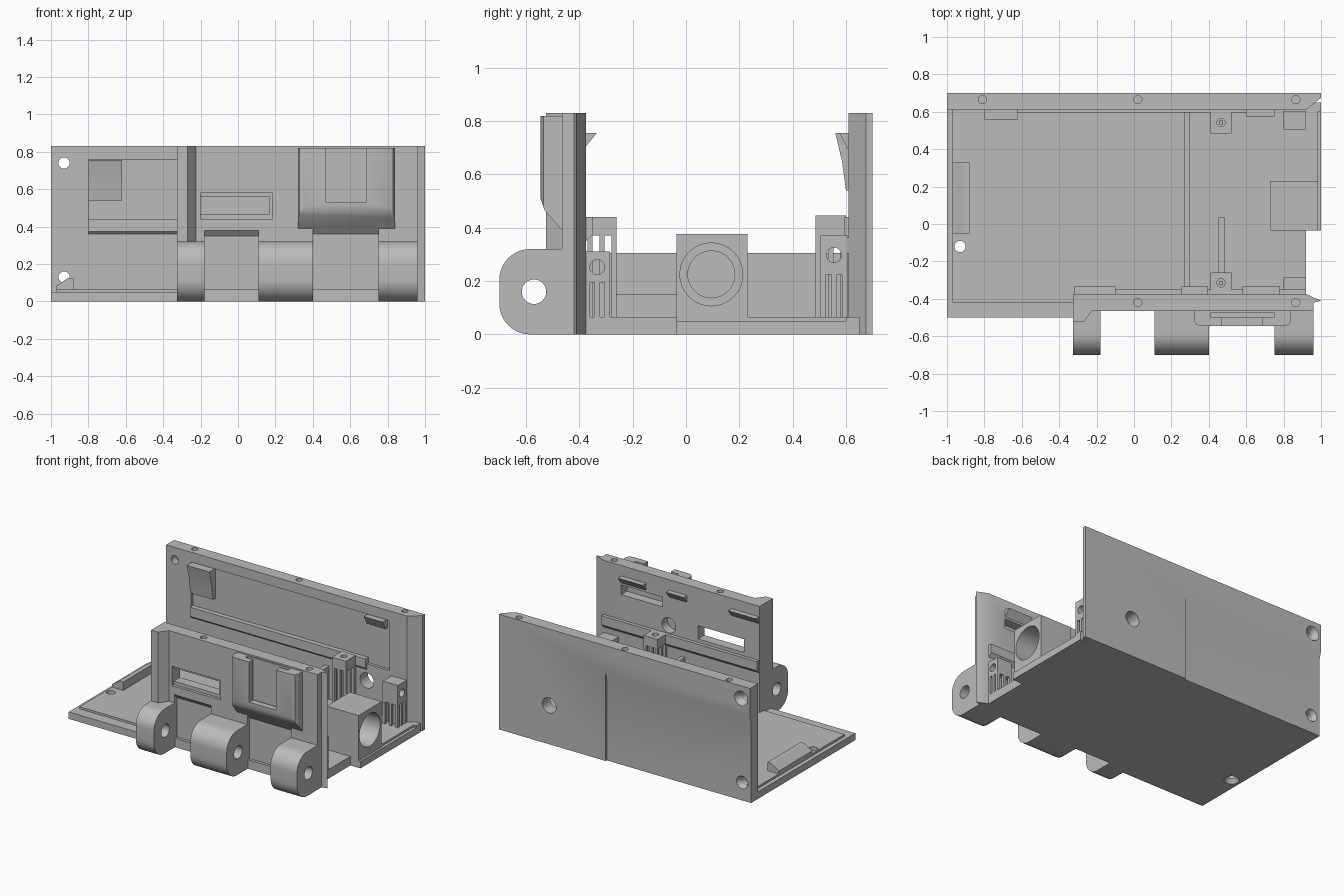
import bpy, bmesh, math
from mathutils import Vector

if "Cube" in bpy.data.objects:
    bpy.data.objects.remove(bpy.data.objects["Cube"])

gray = bpy.data.materials.new("plain gray")
gray.use_nodes = True
COLOR = (0.5, 0.5, 0.5, 1)
gray.diffuse_color = COLOR
gray.node_tree.nodes["Principled BSDF"].inputs["Base Color"].default_value = COLOR


def prism(name, points, start, end, axis):
    """Extrude a closed 2D outline along an axis."""
    place = {"x": lambda p, t: (t, p[0], p[1]),
             "y": lambda p, t: (p[0], t, p[1]),
             "z": lambda p, t: (p[0], p[1], t)}[axis]
    bm = bmesh.new()
    face = bm.faces.new([bm.verts.new(place(p, start)) for p in points])
    res = bmesh.ops.extrude_face_region(bm, geom=[face])
    moved = [g for g in res["geom"] if isinstance(g, bmesh.types.BMVert)]
    shift = Vector(place((0, 0), end - start))
    bmesh.ops.translate(bm, verts=moved, vec=shift)
    bmesh.ops.recalc_face_normals(bm, faces=bm.faces)
    mesh = bpy.data.meshes.new(name)
    bm.to_mesh(mesh)
    bm.free()
    mesh.materials.append(gray)
    obj = bpy.data.objects.new(name, mesh)
    bpy.context.collection.objects.link(obj)
    return obj


def box(name, x, y, z):
    return prism(name, [(x[0], y[0]), (x[1], y[0]), (x[1], y[1]), (x[0], y[1])], z[0], z[1], "z")


def circle(a, b, r, n=32):
    return [(a + r * math.cos(math.tau * i / n), b + r * math.sin(math.tau * i / n)) for i in range(n)]


def drill(axis, a, b, r, start, end):
    return prism("drill", circle(a, b, r), start, end, axis)


def countersink(axis, a, b, start, end, r0, r1):
    """Conical cutter narrowing from r0 to r1."""
    obj = drill(axis, a, b, r0, start, end)
    k = "xyz".index(axis)
    centre = [a, b]
    centre.insert(k, 0)
    for v in obj.data.vertices:
        if abs(v.co[k] - end) < 1e-5:
            for j in range(3):
                if j != k:
                    v.co[j] = centre[j] + (v.co[j] - centre[j]) * r1 / r0
    return obj


def combine(obj, tools, operation="DIFFERENCE"):
    bpy.context.view_layer.objects.active = obj
    for tool in tools:
        mod = obj.modifiers.new("cut", "BOOLEAN")
        mod.operation, mod.solver, mod.object = operation, "EXACT", tool
        bpy.ops.object.modifier_apply(modifier=mod.name)
        bpy.data.objects.remove(tool)
    return obj


# Floor with a lowered front lip and a notched right edge
floor = prism("floor", [(-1, -0.5), (-0.28, -0.5), (-0.24, -0.46), (0.92, -0.46), (0.92, -0.035),
                        (1, -0.035), (1, 0.65), (-1, 0.65)], 0, 0.065, "z")
combine(floor, [
    box("lip_cut", (-1.1, -0.325), (-0.6, -0.42), (0.05, 0.1)),
    box("left_step", (-1.1, -0.97), (-0.6, 0.61), (0.05, 0.1)),
    box("right_step", (0.98, 1.1), (-0.1, 0.6), (0.05, 0.1)),
    drill("z", -0.93, -0.12, 0.03, -0.1, 0.2),
    countersink("z", -0.93, -0.12, -0.005, 0.03, 0.055, 0.03)])
prism("left_end_tab", [(-0.97, 0.06), (-0.88, 0.06), (-0.88, 0.125), (-0.91, 0.125), (-0.97, 0.085)],
      -0.05, 0.33, "y")

# Back wall, tapered at its right end, with a shallow outside recess
back_wall = prism("back_wall", [(-1, 0.61), (0.92, 0.61), (1, 0.675), (1, 0.7), (-1, 0.7)], 0, 0.83, "z")
cuts = [prism("outer_recess", [(0.72, -0.1), (0.688, -0.1), (0.688, 0.58), (0.7, 0.63), (0.72, 0.63)],
              -1.1, 0.15, "x"),
        box("inner_recess", (-0.8, 0.78), (0.5, 0.63), (0.4, 0.76)),
        drill("y", 0.6, 0.28, 0.055, 0.5, 0.8)]
for z in (0.13, 0.74):
    cuts += [drill("y", -0.93, z, 0.03, 0.5, 0.8),
             countersink("y", -0.93, z, 0.705, 0.66, 0.055, 0.03)]
cuts += [drill("z", x, 0.665, 0.022, 0.7, 0.9) for x in (-0.81, 0.02, 0.865)]
combine(back_wall, cuts)
prism("back_ledge", [(0.64, 0.44), (0.595, 0.44), (0.595, 0.375), (0.61, 0.36), (0.64, 0.36)], -0.8, 0.6, "x")
prism("back_long_clip", [(0.64, 0.755), (0.56, 0.755), (0.585, 0.65), (0.6, 0.54), (0.64, 0.54)], -0.8, -0.62, "x")
prism("back_short_clip", [(0.64, 0.755), (0.575, 0.755), (0.61, 0.69), (0.64, 0.69)], 0.6, 0.75, "x")

# Front wall: corner post, straight run and pointed right end
front_wall = prism("front_wall", [(-0.325, -0.375), (-0.325, -0.525), (-0.27, -0.525), (-0.225, -0.465),
                                  (0.96, -0.465), (0.96, -0.42), (1, -0.41), (0.92, -0.375)], 0, 0.83, "z")
cuts = [box("display_frame", (-0.2, 0.185), (-0.6, -0.445), (0.44, 0.58)),
        box("display_opening", (-0.2, 0.165), (-0.6, -0.3), (0.465, 0.56)),
        box("slot", (0.45, 0.78), (-0.44, -0.3), (0.62, 0.69)),
        drill("y", 0.4, 0.5, 0.055, -0.44, -0.3)]
for x0, x1, top in ((-0.18, 0.11, 0.35), (0.4, 0.75, 0.36)):
    cuts.append(prism("hinge_recess", [(-0.6, -0.1), (-0.44, -0.1), (-0.44, top), (-0.465, top + 0.03),
                                       (-0.6, top + 0.03)], x0, x1, "x"))
cuts += [drill("z", x, -0.42, 0.022, 0.7, 0.9) for x in (0.02, 0.865)]
combine(front_wall, cuts)
prism("front_ledge", [(-0.4, 0.44), (-0.35, 0.44), (-0.35, 0.375), (-0.375, 0.35), (-0.4, 0.35)], -0.32, 0.92, "x")
for i, (x0, x1) in enumerate(((-0.32, -0.1), (0.255, 0.395), (0.58, 0.78))):
    prism(f"front_clip_{i + 1}", [(-0.4, 0.755), (-0.335, 0.755), (-0.375, 0.705), (-0.4, 0.705)], x0, x1, "x")

# Hinge lugs with rounded noses and a pin hole
R = 0.115
arc = [math.pi / 2 * i / 10 for i in range(11)]
lug = [(-0.44, 0), (-0.44, 0.32)]
lug += [(-0.7 + R - R * math.sin(t), 0.32 - R + R * math.cos(t)) for t in arc]
lug += [(-0.7 + R - R * math.cos(t), R - R * math.sin(t)) for t in arc]
for i, (x0, x1) in enumerate(((-0.325, -0.18), (0.11, 0.4), (0.75, 0.96))):
    part = prism(f"hinge_lug_{i + 1}", lug, x0, x1, "x")
    combine(part, [drill("x", -0.57, 0.16, 0.046, x0 - 0.1, x1 + 0.1)])

# Raised outside holder with a sloped base and a U-shaped opening
holder = prism("front_holder", [(0.32, -0.46), (0.32, -0.515), (0.33, -0.535), (0.355, -0.545), (0.805, -0.545),
                                (0.83, -0.535), (0.84, -0.515), (0.84, -0.46)], 0.39, 0.82, "z")
combine(holder, [
    prism("slope_cut", [(-0.6, 0.3), (-0.465, 0.3), (-0.465, 0.39), (-0.53, 0.465), (-0.546, 0.51), (-0.6, 0.51)],
          0.2, 1, "x"),
    box("u_cut", (0.47, 0.685), (-0.6, -0.5), (0.53, 0.9)),
    box("inner_slot", (0.41, 0.75), (-0.5, -0.475), (0.5, 0.9))])

# Round socket block at the right end
socket = box("socket_block", (0.73, 0.985), (-0.035, 0.23), (0.004, 0.377))
combine(socket, [drill("x", 0.095, 0.225, 0.118, 0.79, 1.1), drill("x", 0.095, 0.225, 0.088, 0.76, 1.1)])

# Divider wall and low rib on the floor
box("divider", (0.27, 0.3), (-0.38, 0.62), (0.05, 0.305))
box("floor_rib", (0.45, 0.485), (-0.26, 0.035), (0.05, 0.15))


# Screw blocks standing on thin legs
def screw_block(name, x, y, z, axis):
    block = box(name, x, y, z)
    cx, cy, cz = sum(x) / 2, sum(y) / 2, sum(z) / 2
    if axis == "z":
        hole = drill("z", cx, cy, 0.022, z[0] - 0.1, z[1] + 0.1)
    else:
        hole = drill("x", cy, cz, 0.028, x[0] - 0.1, x[1] + 0.1)
    combine(block, [hole])
    half = 0.01
    for i in range(3):
        for j in range(3):
            lx = x[0] + half + (x[1] - x[0] - 2 * half) * i / 2
            ly = y[0] + half + (y[1] - y[0] - 2 * half) * j / 2
            box(name + "_leg", (lx - half, lx + half), (ly - half, ly + half), (0.05, z[0] + 0.005))


screw_block("back_screw_block", (0.41, 0.52), (0.485, 0.6), (0.37, 0.445), "z")
screw_block("front_screw_block", (0.41, 0.52), (-0.37, -0.26), (0.37, 0.44), "z")
screw_block("back_end_block", (0.8, 0.92), (0.505, 0.605), (0.225, 0.37), "x")
screw_block("front_end_block", (0.8, 0.92), (-0.38, -0.285), (0.195, 0.31), "x")

# Keep hard edges while smoothing the curved faces
for obj in bpy.context.collection.objects:
    obj.select_set(obj.type == "MESH")
bpy.ops.object.shade_smooth_by_angle(angle=math.radians(25))
